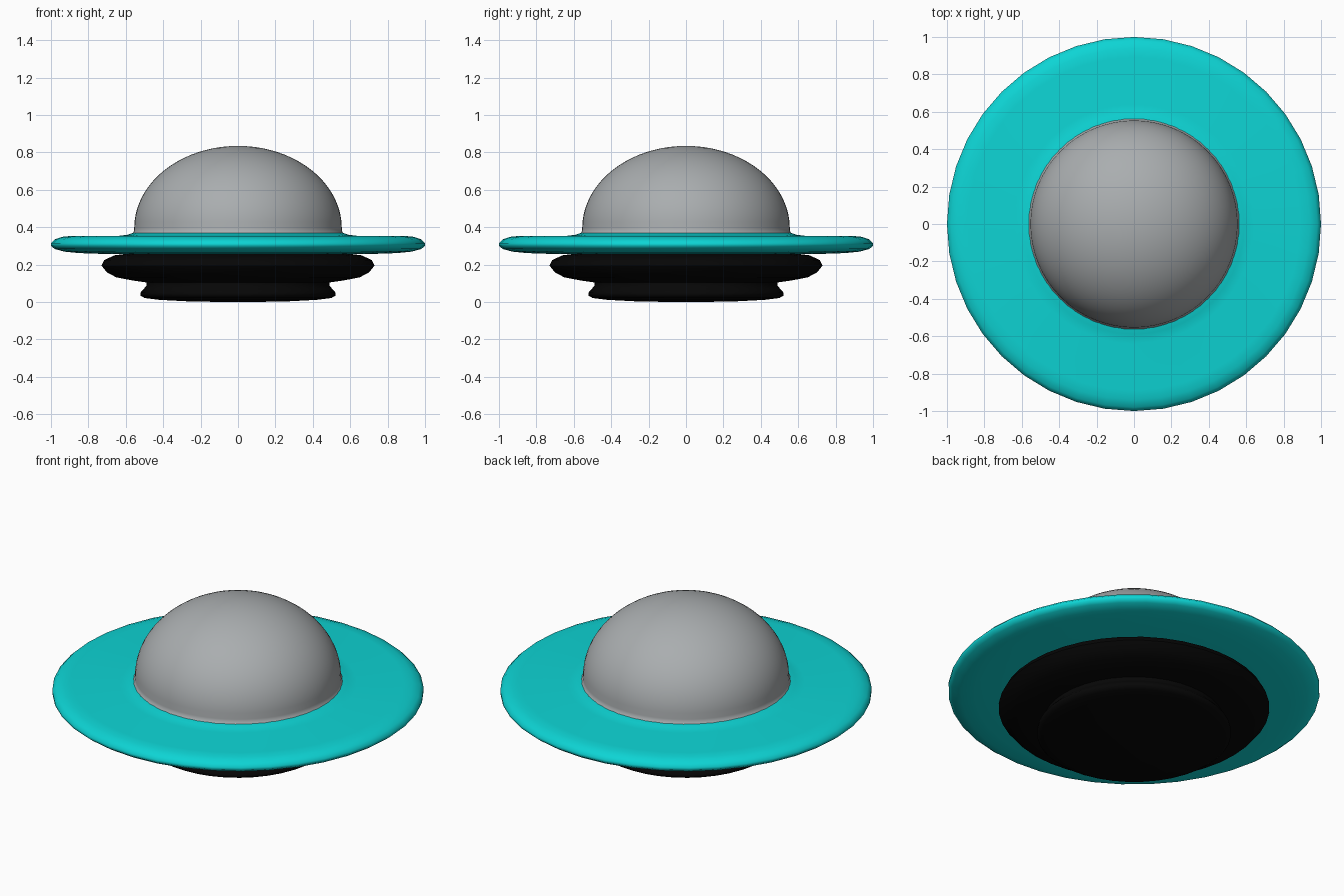
import bpy, bmesh
from math import sin, cos, pi, radians
from mathutils import Vector

cube = bpy.data.objects.get("Cube")
if cube:
    bpy.data.objects.remove(cube, do_unlink=True)


def material(name, rgb, roughness=0.5):
    mat = bpy.data.materials.new(name)
    mat.use_nodes = True
    mat.diffuse_color = (*rgb, 1)
    shader = mat.node_tree.nodes["Principled BSDF"]
    shader.inputs["Base Color"].default_value = (*rgb, 1)
    shader.inputs["Roughness"].default_value = roughness
    return mat


def lathe(name, profile, mat, sides):
    """Revolve a (radius, height) profile about the z axis."""
    bm = bmesh.new()
    verts = [bm.verts.new((r, 0, z)) for r, z in profile]
    edges = [bm.edges.new(pair) for pair in zip(verts, verts[1:])]
    bmesh.ops.spin(bm, geom=verts + edges, cent=Vector(), axis=Vector((0, 0, 1)),
                   angle=2 * pi, steps=sides)
    bmesh.ops.remove_doubles(bm, verts=bm.verts, dist=0.0005)
    bmesh.ops.recalc_face_normals(bm, faces=bm.faces)
    mesh = bpy.data.meshes.new(name)
    bm.to_mesh(mesh)
    bm.free()
    mesh.materials.append(mat)
    obj = bpy.data.objects.new(name, mesh)
    bpy.context.collection.objects.link(obj)
    bpy.ops.object.select_all(action="DESELECT")
    obj.select_set(True)
    bpy.context.view_layer.objects.active = obj
    bpy.ops.object.shade_smooth_by_angle(angle=radians(60))
    return obj


cyan = material("cyan", (0.004, 0.66, 0.66))
grey = material("dome grey", (0.40, 0.42, 0.43))
black = material("black", (0.002, 0.002, 0.002))

# Black stepped underside with a rounded belly and a foot ring
lathe("underside", [
    (0, 0.0), (0.25, 0.003), (0.42, 0.012), (0.5, 0.022), (0.522, 0.035),
    (0.522, 0.05), (0.505, 0.07), (0.488, 0.088), (0.49, 0.105), (0.56, 0.115),
    (0.65, 0.132), (0.70, 0.158), (0.73, 0.195), (0.715, 0.225), (0.66, 0.25),
    (0.58, 0.26), (0, 0.26)], black, 40)

# Wide flat disc with a rounded rim and a small collar under the dome
lathe("disc", [
    (0, 0.255), (0.68, 0.256), (0.85, 0.262), (0.93, 0.27), (0.98, 0.284),
    (1.0, 0.3), (1.0, 0.315), (0.98, 0.335), (0.94, 0.349), (0.89, 0.354),
    (0.64, 0.354), (0.59, 0.36), (0.562, 0.37), (0, 0.37)], cyan, 40)

# Domed top: short flared skirt, then a quarter ellipse
arc = [(0.555 * cos(t * pi / 40), 0.395 + 0.44 * sin(t * pi / 40)) for t in range(21)]
lathe("dome", [(0.572, 0.362), (0.558, 0.373)] + arc, grey, 64)
